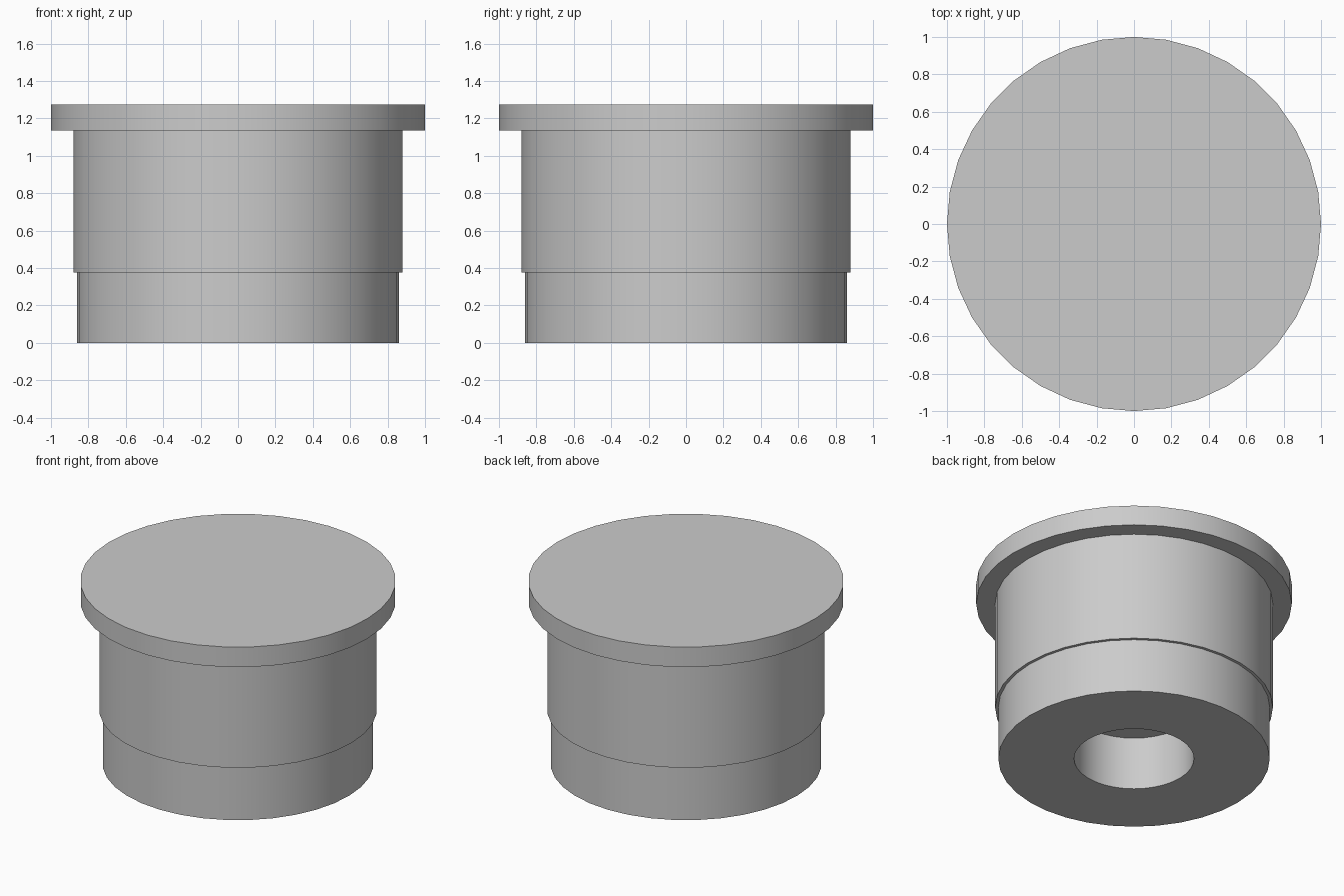
import bpy
import bmesh
import math

SIDES = 36

cube = bpy.data.objects.get("Cube")
if cube:
    bpy.data.objects.remove(cube, do_unlink=True)

# Single grey finish
grey = bpy.data.materials.new("plain_grey")
grey.use_nodes = True
colour = (0.6, 0.6, 0.6, 1)
grey.diffuse_color = colour
grey.node_tree.nodes["Principled BSDF"].inputs["Base Color"].default_value = colour


def ring(bm, radius, z):
    step = math.tau / SIDES
    return [bm.verts.new((radius * math.cos(i * step), radius * math.sin(i * step), z))
            for i in range(SIDES)]


def turned_part(name, profile):
    """Revolve (radius, z) points and close both ends with flat discs."""
    bm = bmesh.new()
    rings = [ring(bm, r, z) for r, z in profile]
    for low, high in zip(rings, rings[1:]):
        for i in range(SIDES):
            j = (i + 1) % SIDES
            bm.faces.new((low[i], low[j], high[j], high[i]))
    bm.faces.new(rings[0])
    bm.faces.new(rings[-1])
    bmesh.ops.recalc_face_normals(bm, faces=bm.faces)
    mesh = bpy.data.meshes.new(name)
    bm.to_mesh(mesh)
    bm.free()
    mesh.materials.append(grey)
    obj = bpy.data.objects.new(name, mesh)
    bpy.context.collection.objects.link(obj)
    bpy.ops.object.select_all(action="DESELECT")
    obj.select_set(True)
    bpy.context.view_layer.objects.active = obj
    bpy.ops.object.shade_smooth_by_angle(angle=math.radians(30))
    return obj


# Flanged plug: blind bore, narrow base, main barrel, wide flat flange
turned_part("flanged_plug", [
    (0.38, 0.37), (0.38, 0),
    (0.86, 0), (0.86, 0.375),
    (0.88, 0.375), (0.88, 1.135),
    (1, 1.135), (1, 1.275),
])
